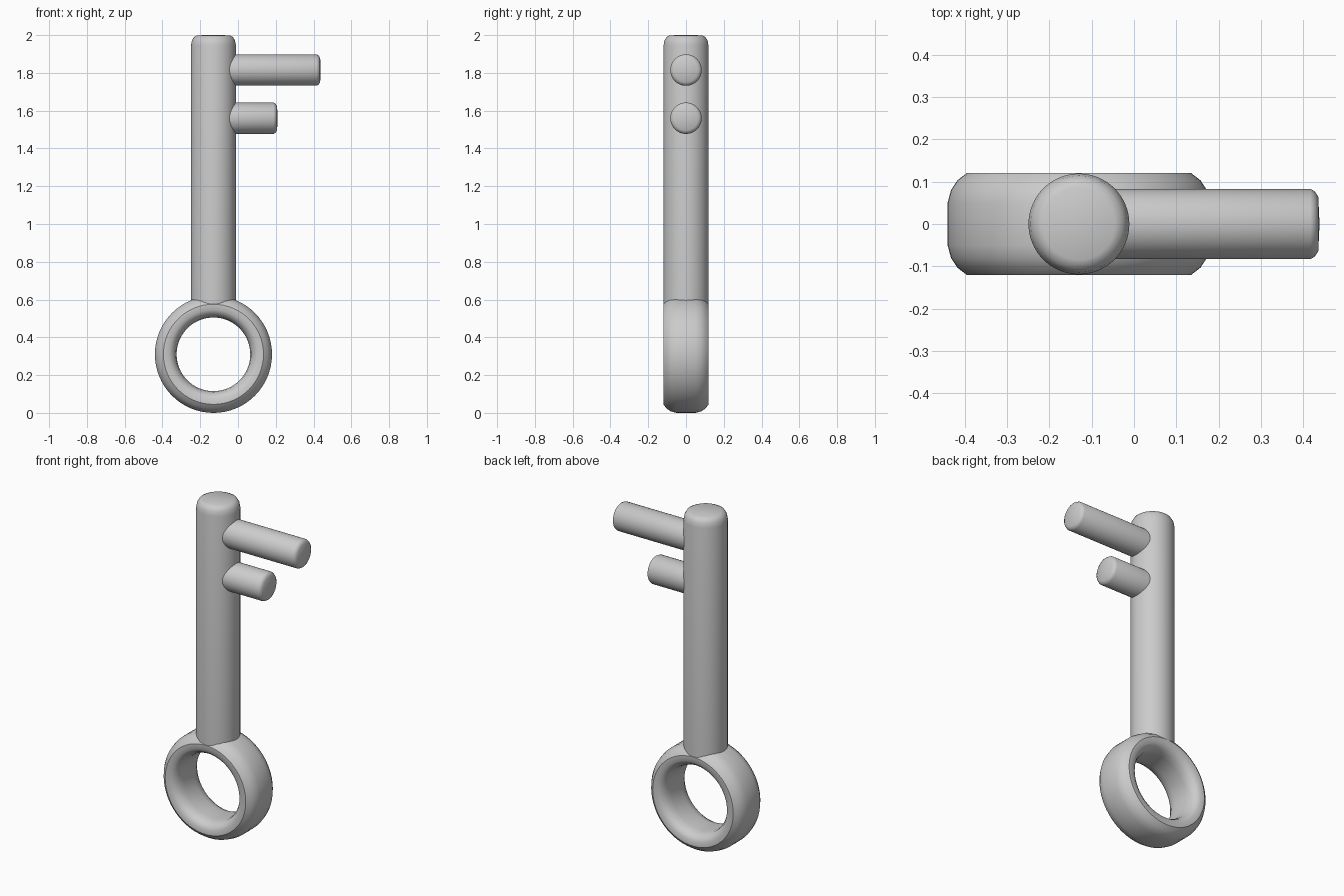
import bpy, bmesh, math
from mathutils import Matrix, Vector

if "Cube" in bpy.data.objects:
    bpy.data.objects.remove(bpy.data.objects["Cube"])


def lathe(name, profile, matrix, closed=False, steps=64):
    """Spin a (radius, height) profile round local z, then place it."""
    bm = bmesh.new()
    verts = [bm.verts.new((r, 0, h)) for r, h in profile]
    edges = [bm.edges.new(p) for p in zip(verts, verts[1:])]
    if closed:
        edges.append(bm.edges.new((verts[-1], verts[0])))
    bmesh.ops.spin(bm, geom=verts + edges, cent=(0, 0, 0), axis=(0, 0, 1),
                   angle=math.tau, steps=steps, use_duplicate=False)
    bmesh.ops.remove_doubles(bm, verts=bm.verts, dist=1e-5)
    bmesh.ops.transform(bm, matrix=matrix, verts=bm.verts)
    bmesh.ops.recalc_face_normals(bm, faces=bm.faces)
    mesh = bpy.data.meshes.new(name)
    bm.to_mesh(mesh)
    bm.free()
    ob = bpy.data.objects.new(name, mesh)
    bpy.context.collection.objects.link(ob)
    bpy.ops.object.select_all(action='DESELECT')
    ob.select_set(True)
    bpy.context.view_layer.objects.active = ob
    bpy.ops.object.shade_smooth_by_angle(angle=math.radians(35))
    return ob


X = -0.13

# Shaft with a rounded tip
lathe("key_shaft",
      [(0, 0.565), (0.119, 0.565), (0.119, 1.945), (0.114, 1.972),
       (0.103, 1.99), (0.085, 1.999), (0, 2.0)],
      Matrix.Translation((X, 0, 0)))

# Ring handle: rounded outside and inside, narrow flat faces
half = [(0.31, 0.05), (0.302, 0.08), (0.287, 0.103), (0.265, 0.12),
        (0.235, 0.12), (0.214, 0.106), (0.2, 0.082), (0.195, 0.05)]
ring = half + [(r, -h) for r, h in reversed(half)]
lathe("ring_handle", ring,
      Matrix.Translation((X, 0, 0.31)) @ Matrix.Rotation(math.pi / 2, 4, 'X'),
      closed=True)

# Two round teeth with softened ends
for name, z, end in (("upper_tooth", 1.815, 0.438), ("lower_tooth", 1.56, 0.21)):
    lathe(name,
          [(0, X), (0.083, X), (0.083, end - 0.022), (0.077, end - 0.011),
           (0.064, end - 0.003), (0, end)],
          Matrix.Translation((0, 0, z)) @ Matrix.Rotation(math.pi / 2, 4, 'Y'))
